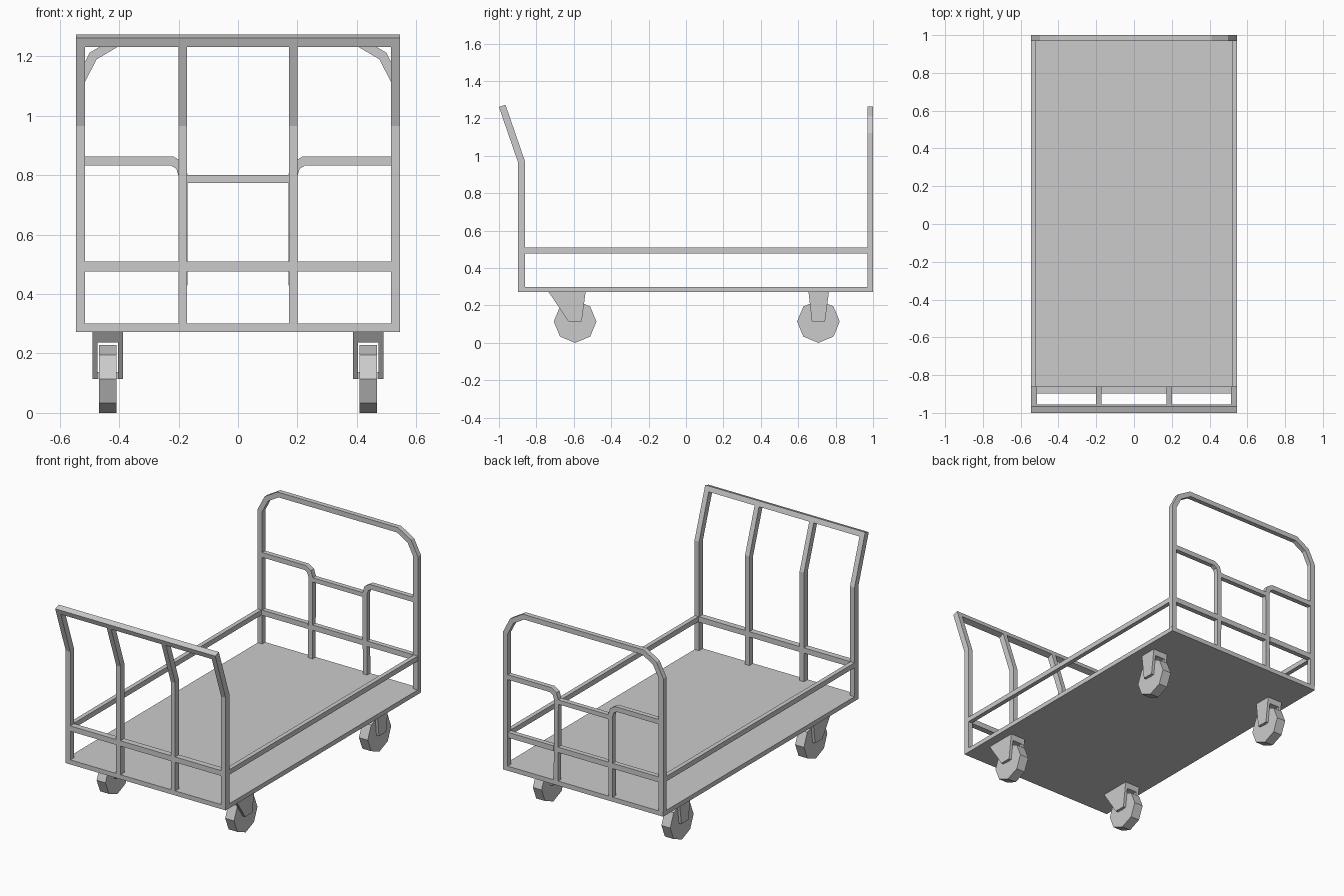
import bpy, bmesh
from mathutils import Vector

if "Cube" in bpy.data.objects:
    bpy.data.objects.remove(bpy.data.objects["Cube"])


def prism(name, outline, a, b, axis):
    """Extrude a 2D outline from a to b along 'x' (outline = y,z) or 'y' (outline = x,z)."""
    def put(p, t):
        return (t, p[0], p[1]) if axis == 'x' else (p[0], t, p[1])
    bm = bmesh.new()
    lo = [bm.verts.new(put(p, a)) for p in outline]
    hi = [bm.verts.new(put(p, b)) for p in outline]
    bm.faces.new(lo)
    bm.faces.new(hi)
    n = len(lo)
    for i in range(n):
        j = (i + 1) % n
        bm.faces.new((lo[i], lo[j], hi[j], hi[i]))
    bmesh.ops.recalc_face_normals(bm, faces=bm.faces)
    me = bpy.data.meshes.new(name)
    bm.to_mesh(me)
    bm.free()
    ob = bpy.data.objects.new(name, me)
    bpy.context.collection.objects.link(ob)
    return ob


def tube(name, path, width, a, b, axis):
    """Mitred square tube along a 2D path."""
    pts = [Vector(p) for p in path]
    dirs = [(q - p).normalized() for p, q in zip(pts, pts[1:])]
    left, right = [], []
    for i, p in enumerate(pts):
        d0, d1 = dirs[max(i - 1, 0)], dirs[min(i, len(dirs) - 1)]
        n0, n1 = Vector((-d0.y, d0.x)), Vector((-d1.y, d1.x))
        m = (n0 + n1).normalized()
        off = m * (width / 2 / m.dot(n0))
        left.append(p + off)
        right.append(p - off)
    return prism(name, left + right[::-1], a, b, axis)


def box(name, x0, x1, y0, y1, z0, z1):
    return prism(name, [(y0, z0), (y1, z0), (y1, z1), (y0, z1)], x0, x1, 'x')


HW, T = 0.545, 0.031          # half width, tube thickness
F0, F1 = -0.898, -0.861       # front frame depth range
B0, B1 = 0.97, 1.0            # back frame depth range
IN0, IN1 = 0.171, 0.201       # inner post range

# Deck
box("deck", -HW, HW, F0, B1, 0.272, 0.30)

# Front push frame: four bent posts, lower rail and handle bar
posts = [(-HW, -HW + T), (-IN1, -IN0), (IN0, IN1), (HW - T, HW)]
bend, top = Vector((-0.8795, 0.968)), Vector((-0.9825, 1.267))
d = (top - bend).normalized()
for x0, x1 in posts:
    tube("front_post", [(-0.8795, 0.30), bend, top - d * 0.032], F1 - F0, x0, x1, 'x')
tube("handle_bar", [top - d * 0.032, top], 0.037, -HW, HW, 'x')
for (_, xa), (xb, _) in zip(posts, posts[1:]):
    box("front_rail", xa, xb, F0, F1, 0.476, 0.509)

# Back frame: rounded hoop
half = [(-0.53, 0.30), (-0.53, 1.118), (-0.487, 1.201), (-0.407, 1.248)]
tube("back_hoop", half + [(-x, z) for x, z in half[::-1]], T, B0, B1, 'y')

# Back inner bent posts, side rails
for s in (-1, 1):
    tube("back_inner_post",
         [(s * x, z) for x, z in [(0.515, 0.848), (0.222, 0.848), (0.195, 0.831),
                                  (0.185, 0.80), (0.186, 0.30)]],
         0.03, B0, B1, 'y')
    xa, xb = sorted((s * HW, s * (HW - 0.027)))
    box("side_rail", xa, xb, F1, B0, 0.478, 0.509)
    xa, xb = sorted((s * IN1, s * (HW - T)))
    box("back_rail_outer", xa, xb, B0, B1, 0.476, 0.509)
box("back_rail_middle", -IN0, IN0, B0, B1, 0.476, 0.509)
box("back_crossbar", -IN0, IN0, B0, B1, 0.773, 0.80)


# Casters: fork outline (top front, top back, bottom back, bottom front) and octagonal wheel
def caster(x, y, tf, tb, bb, bf):
    zt, zb, zc = 0.272, 0.114, 0.237
    k = (zt - zc) / (zt - zb)
    cf, cb = tf + (bf - tf) * k, tb + (bb - tb) * k
    prism("caster_crown", [(tf, zt), (tb, zt), (cb, zc), (cf, zc)], x - 0.051, x + 0.051, 'x')
    for s in (-1, 1):
        prism("caster_fork", [(cf, zc), (cb, zc), (bb, zb), (bf, zb)],
              x + s * 0.034, x + s * 0.051, 'x')
    r, c = 0.114, 0.0806
    ring = [(r, 0), (c, c), (0, r), (-c, c), (-r, 0), (-c, -c), (0, -r), (c, -c)]
    prism("wheel", [(y + u, r + v) for u, v in ring], x - 0.03, x + 0.03, 'x')
    # axle joining wheel to fork
    box("axle", x - 0.036, x + 0.036, y - 0.012, y + 0.012, 0.116, 0.138)


for x in (-0.438, 0.438):
    caster(x, -0.593, -0.735, -0.537, -0.558, -0.628)
    caster(x, 0.708, 0.655, 0.764, 0.743, 0.673)
